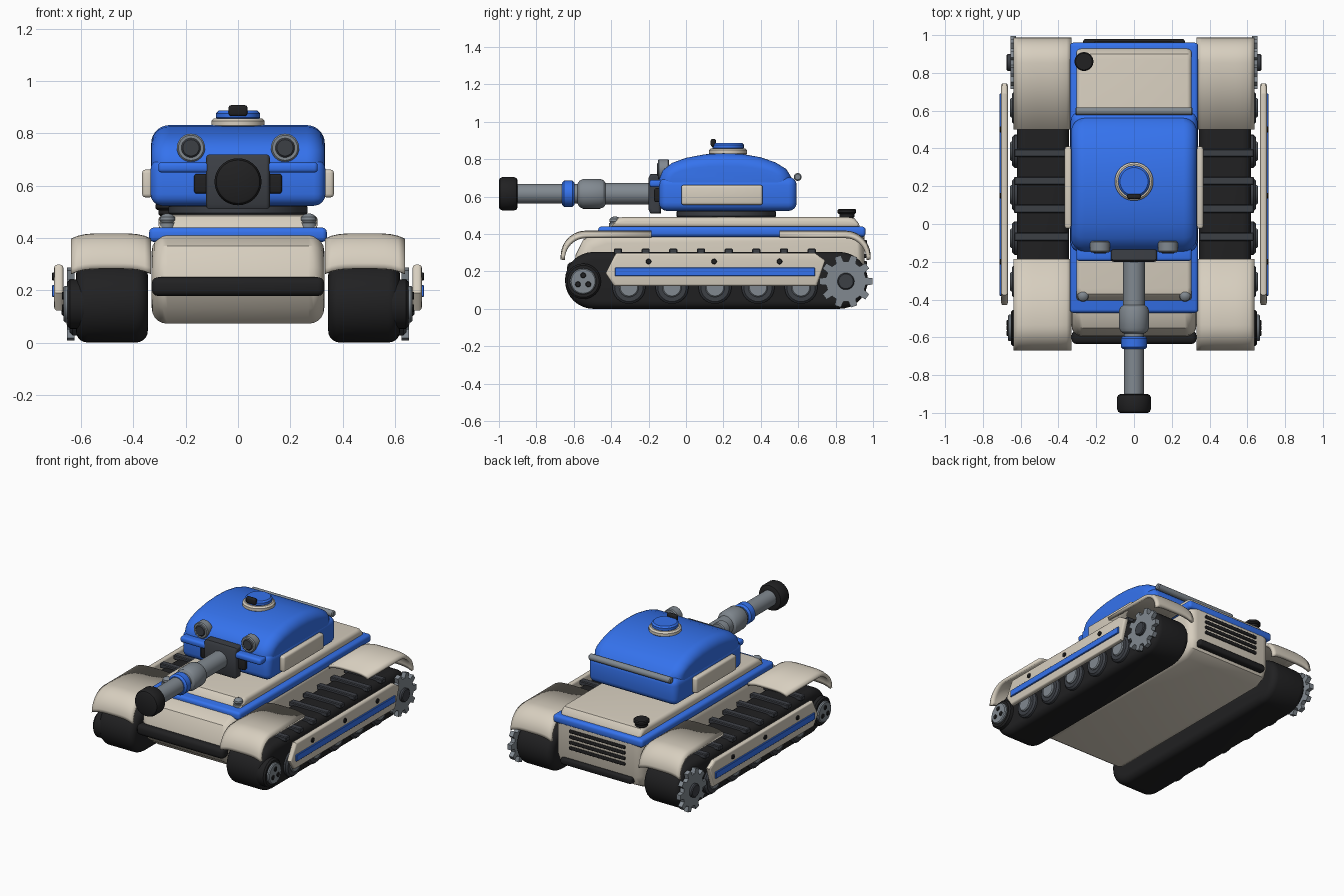
import bpy, bmesh
from math import sin, cos, pi, radians

if "Cube" in bpy.data.objects:
    bpy.data.objects.remove(bpy.data.objects["Cube"])


def material(name, rgb):
    m = bpy.data.materials.new(name)
    m.diffuse_color = (*rgb, 1)
    m.use_nodes = True
    m.node_tree.nodes["Principled BSDF"].inputs["Base Color"].default_value = m.diffuse_color
    return m


BLUE = material("blue", (0.035, 0.17, 0.85))
CREAM = material("cream", (0.68, 0.62, 0.52))
BLACK = material("black", (0.015, 0.015, 0.016))
DARK = material("dark_grey", (0.045, 0.05, 0.06))
STEEL = material("steel", (0.22, 0.25, 0.28))


def finish(name, bm, mat, mirror=False):
    bmesh.ops.recalc_face_normals(bm, faces=bm.faces)
    me = bpy.data.meshes.new(name)
    bm.to_mesh(me)
    bm.free()
    ob = bpy.data.objects.new(name, me)
    bpy.context.collection.objects.link(ob)
    me.materials.append(mat)
    if mirror:
        ob.modifiers.new("mirror", 'MIRROR').use_mirror_merge = False
    return ob


def loft(bm, rings):
    """Skin closed rings of points and cap both ends."""
    rows = [[bm.verts.new(p) for p in r] for r in rings]
    n = len(rows[0])
    for a, b in zip(rows, rows[1:]):
        for i in range(n):
            bm.faces.new((a[i], a[(i + 1) % n], b[(i + 1) % n], b[i]))
    bm.faces.new(rows[0])
    bm.faces.new(rows[-1])


def box(name, x, y, z, mat, bevel=0.0, mirror=False, seg=3):
    bm = bmesh.new()
    bmesh.ops.create_cube(bm, size=1)
    for v in bm.verts:
        for i, (lo, hi) in enumerate((x, y, z)):
            v.co[i] = (lo + hi) / 2 + v.co[i] * (hi - lo)
    if bevel:
        bmesh.ops.bevel(bm, geom=bm.edges[:], offset=bevel, segments=seg,
                        profile=0.5, affect='EDGES', clamp_overlap=True)
    return finish(name, bm, mat, mirror)


def prism(name, pts, x0, x1, mat, r=0.0, mirror=False, steps=5):
    """Side profile (y, z) extruded along x with rounded rims."""
    ys, zs = [p[0] for p in pts], [p[1] for p in pts]
    cy, hy = (min(ys) + max(ys)) / 2, (max(ys) - min(ys)) / 2
    cz, hz = (min(zs) + max(zs)) / 2, (max(zs) - min(zs)) / 2
    half = [(r * (1 - sin(a)), r * (1 - cos(a)))
            for a in [pi / 2 * (1 - i / steps) for i in range(steps + 1)]] if r else [(0, 0)]
    sections = [(x0 + d, k) for d, k in half] + [(x1 - d, k) for d, k in reversed(half)]
    bm = bmesh.new()
    loft(bm, [[(x, cy + (y - cy) * (1 - k / hy), cz + (z - cz) * (1 - k / hz))
               for y, z in pts] for x, k in sections])
    return finish(name, bm, mat, mirror)


def lathe(name, c, axis, prof, mat, mirror=False, n=32):
    """Revolve (offset, radius) pairs about an axis through c."""
    bm = bmesh.new()
    rings = []
    for d, r in prof:
        ring = []
        for i in range(n):
            u, v = r * cos(2 * pi * i / n), r * sin(2 * pi * i / n)
            p = {'X': (d, u, v), 'Y': (u, d, v), 'Z': (u, v, d)}[axis]
            ring.append([c[k] + p[k] for k in range(3)])
        rings.append(ring)
    loft(bm, rings)
    return finish(name, bm, mat, mirror)


def disc(name, c, axis, r, d0, d1, mat, mirror=False, b=0.006, n=32):
    return lathe(name, c, axis, [(d0, r - b), (d0 + b, r), (d1 - b, r), (d1, r - b)], mat, mirror, n)


def arc(cy, cz, r, a0, a1, n):
    return [(cy + r * cos(radians(a0 + (a1 - a0) * i / n)),
             cz + r * sin(radians(a0 + (a1 - a0) * i / n))) for i in range(n + 1)]


# Hull, trim plate and deck
prism("hull", [(-0.47, 0.41), (-0.55, 0.37), (-0.59, 0.29), (-0.60, 0.21), (-0.56, 0.13),
               (-0.48, 0.072), (0.86, 0.072), (0.93, 0.11), (0.955, 0.17), (0.955, 0.41)],
      -0.33, 0.33, CREAM, 0.06)
box("hull_trim", (-0.34, 0.34), (-0.47, 0.96), (0.385, 0.44), BLUE, 0.018)
prism("deck", [(-0.41, 0.43), (-0.40, 0.455), (-0.37, 0.485), (-0.34, 0.49), (0.87, 0.49),
               (0.90, 0.485), (0.925, 0.455), (0.93, 0.43)], -0.305, 0.305, CREAM, 0.025)
box("front_bumper", (-0.33, 0.33), (-0.635, -0.565), (0.178, 0.25), BLACK, 0.024)
box("rear_bumper", (-0.27, 0.27), (0.93, 0.98), (0.125, 0.17), BLACK, 0.015)
for i in range(4):
    z = 0.235 + i * 0.038
    box("rear_grille_slat", (-0.21, 0.21), (0.945, 0.967), (z, z + 0.02), BLACK, 0.005)
disc("filler_cap_base", (-0.265, 0.86, 0), 'Z', 0.04, 0.485, 0.512, BLACK)
disc("filler_cap", (-0.265, 0.86, 0), 'Z', 0.05, 0.508, 0.534, BLACK)
lathe("deck_lamp", (0.27, -0.38, 0.44), 'Z', [(0, 0.032), (0.018, 0.032), (0.02, 0.026), (0.028, 0.03),
      (0.04, 0.028), (0.05, 0.018), (0.054, 0.004)], STEEL, True)

# Tracks with cleats
prism("track", arc(-0.495, 0.152, 0.152, 90, 270, 16) + arc(0.82, 0.152, 0.152, -90, 90, 16),
      0.345, 0.62, BLACK, 0.045, True)
for i in range(8):
    y = -0.364 + i * 0.148
    box("track_cleat", (0.345, 0.635), (y - 0.022, y + 0.022), (0.29, 0.322), DARK, 0.005, True, 1)

# Running gear
for i in range(5):
    c = (0, -0.305 + i * 0.23, 0.115)
    disc("road_wheel", c, 'X', 0.088, 0.58, 0.645, DARK, True, 0.012)
    disc("road_wheel_hub", c, 'X', 0.052, 0.63, 0.656, STEEL, True)
idler = (0, -0.55, 0.147)
disc("idler_rim", idler, 'X', 0.095, 0.58, 0.652, BLACK, True, 0.01)
disc("idler_disc", idler, 'X', 0.07, 0.64, 0.668, STEEL, True)
for a in (90, 210, 330):
    disc("idler_hole", (0, -0.55 + 0.032 * cos(radians(a)), 0.147 + 0.032 * sin(radians(a))),
         'X', 0.015, 0.66, 0.674, BLACK, True, 0.003, 16)
gear = []
for i in range(10):
    for da, r in ((-11, 0.108), (-7, 0.142), (7, 0.142), (11, 0.108)):
        a = radians(i * 36 + da)
        gear.append((0.855 + r * cos(a), 0.147 + r * sin(a)))
prism("drive_sprocket", gear, 0.625, 0.655, STEEL, 0, True)
disc("sprocket_hub", (0, 0.855, 0.147), 'X', 0.045, 0.63, 0.675, DARK, True)

# Side skirts with stripe and bolts
prism("side_skirt", [(-0.43, 0.19), (-0.375, 0.298), (0.69, 0.298), (0.745, 0.26),
                     (0.70, 0.122), (-0.385, 0.122)], 0.668, 0.703, CREAM, 0.012, True, 3)
box("skirt_stripe", (0.69, 0.712), (-0.38, 0.69), (0.175, 0.22), BLUE, 0.003, True, 1)
for y in (-0.2, 0.15, 0.5):
    disc("skirt_bolt", (0, y, 0.253), 'X', 0.015, 0.69, 0.712, BLACK, True, 0.003, 16)


# Fenders: crowned sheet swept along a side path
def fender(name, path):
    bm = bmesh.new()
    rows = []
    for i in range(13):
        t = i / 6 - 1
        rows.append([bm.verts.new((0.485 + 0.153 * t, y, z - 0.02 * t ** 4)) for y, z in path])
    for a, b in zip(rows, rows[1:]):
        for j in range(len(path) - 1):
            bm.faces.new((a[j], a[j + 1], b[j + 1], b[j]))
    bmesh.ops.recalc_face_normals(bm, faces=bm.faces)
    if sum(f.normal.z for f in bm.faces) < 0:
        bmesh.ops.reverse_faces(bm, faces=bm.faces)
    me = finish(name, bm, CREAM)
    if sum(p.normal.z for p in me.data.polygons) < 0:
        me.data.flip_normals()
    sol = me.modifiers.new("thickness", 'SOLIDIFY')
    sol.thickness, sol.offset = 0.022, -1
    me.modifiers.new("mirror", 'MIRROR')


fender("front_fender", [(-0.185, 0.418)] + arc(-0.535, 0.283, 0.135, 90, 180, 10))
fender("rear_fender", [(0.50, 0.418)] + arc(0.852, 0.283, 0.135, 90, 0, 10))

# Turret
disc("turret_ring", (0, 0.215, 0), 'Z', 0.265, 0.485, 0.53, DARK, False, 0.01, 48)
box("turret_base", (-0.335, 0.335), (-0.145, 0.592), (0.523, 0.705), BLUE, 0.045, seg=4)
prism("turret_dome", [(-0.142, 0.60), (-0.145, 0.69), (-0.125, 0.74), (-0.075, 0.78), (0.0, 0.807),
                      (0.1, 0.826), (0.2, 0.832), (0.3, 0.828), (0.4, 0.81), (0.48, 0.782),
                      (0.535, 0.748), (0.56, 0.71), (0.562, 0.60)], -0.332, 0.332, BLUE, 0.07, steps=7)
box("turret_side_panel", (0.325, 0.367), (-0.025, 0.41), (0.555, 0.662), CREAM, 0.014, True)
disc("turret_rear_bar", (0, 0.597, 0.705), 'X', 0.021, -0.31, 0.31, STEEL)
box("turret_brow", (0.10, 0.305), (-0.195, -0.12), (0.65, 0.69), BLUE, 0.014, True)
headlamp = (0.18, 0, 0.745)
disc("headlamp_ring", headlamp, 'Y', 0.054, -0.15, -0.09, STEEL, True)
disc("headlamp_lens", headlamp, 'Y', 0.037, -0.156, -0.14, DARK, True)

# Hatch
hatch = (0, 0.225, 0)
disc("hatch_ring", hatch, 'Z', 0.102, 0.82, 0.858, CREAM, b=0.01)
disc("hatch_lid", hatch, 'Z', 0.084, 0.85, 0.887, BLUE, b=0.01)
box("hatch_handle", (-0.036, 0.036), (0.132, 0.16), (0.866, 0.908), BLACK, 0.01)

# Gun
box("mantlet_mount", (-0.168, 0.168), (-0.17, -0.12), (0.57, 0.645), BLACK, 0.01)
prism("mantlet", [(-0.19, 0.51), (-0.20, 0.53), (-0.20, 0.70), (-0.19, 0.72), (-0.135, 0.72), (-0.135, 0.51)],
      -0.122, 0.122, DARK, 0.015)
gun = (0, 0, 0.615)
lathe("gun_barrel", gun, 'Y', [(-0.92, 0.053), (-0.58, 0.053), (-0.57, 0.07), (-0.55, 0.08), (-0.46, 0.08),
                               (-0.44, 0.072), (-0.43, 0.058), (-0.18, 0.058)], STEEL)
disc("barrel_band", gun, 'Y', 0.07, -0.663, -0.595, BLUE, b=0.012)
lathe("muzzle", gun, 'Y', [(-1.0, 0.074), (-0.995, 0.083), (-0.98, 0.09), (-0.92, 0.09), (-0.905, 0.083),
                           (-0.9, 0.07)], BLACK)

# Smooth shading with crisp edges
for ob in bpy.data.objects:
    ob.select_set(True)
    bpy.context.view_layer.objects.active = ob
bpy.ops.object.shade_smooth_by_angle(angle=radians(32))
